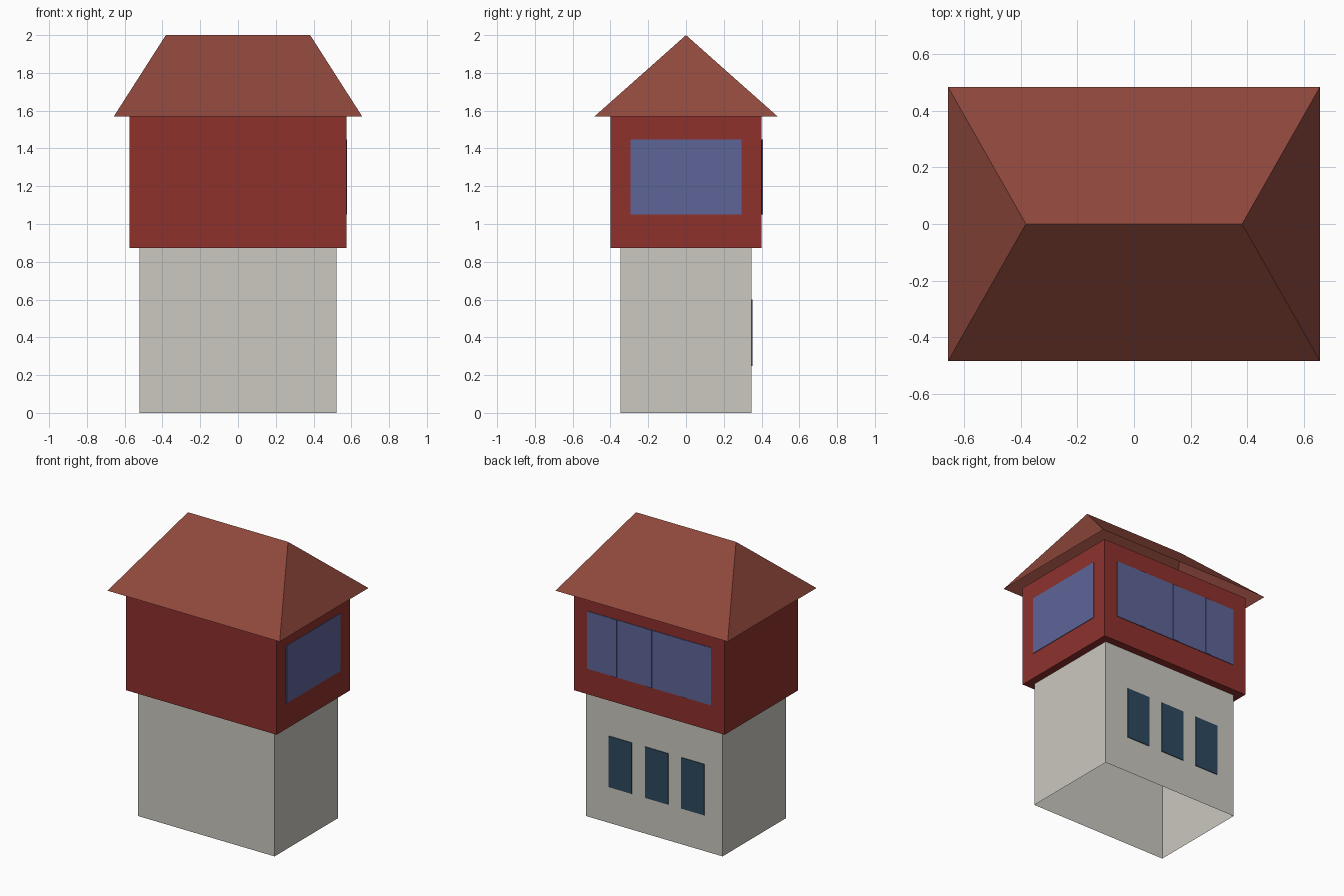
import bpy

if "Cube" in bpy.data.objects:
    bpy.data.objects.remove(bpy.data.objects["Cube"])


def srgb(hex_code):
    """Convert a hex colour to linear RGBA."""
    vals = [int(hex_code[i:i + 2], 16) / 255 for i in (0, 2, 4)]
    return [v / 12.92 if v <= 0.04045 else ((v + 0.055) / 1.055) ** 2.4 for v in vals] + [1]


def material(name, hex_code):
    m = bpy.data.materials.new(name)
    m.diffuse_color = srgb(hex_code)
    m.use_nodes = True
    m.node_tree.nodes["Principled BSDF"].inputs["Base Color"].default_value = m.diffuse_color
    return m


plaster = material("plaster", "CBC8BF")
red = material("red_cladding", "8E312C")
tile = material("roof_tile", "8F483C")
blue = material("blue_glass", "5E6598")
dark = material("dark_glass", "2E4A60")


def build(name, verts, faces, mat):
    mesh = bpy.data.meshes.new(name)
    mesh.from_pydata(verts, [], faces)
    mesh.materials.append(mat)
    obj = bpy.data.objects.new(name, mesh)
    bpy.context.collection.objects.link(obj)
    return obj


SIDES = [(0, 1, 5, 4), (1, 2, 6, 5), (2, 3, 7, 6), (3, 0, 4, 7)]
BOTTOM, TOP = (3, 2, 1, 0), (4, 5, 6, 7)


def box(name, x, y, z, mat, caps=(BOTTOM, TOP)):
    """Box from (min, max) ranges, with only the chosen caps."""
    verts = [(x[i], y[j], h) for h in z for i, j in ((0, 0), (1, 0), (1, 1), (0, 1))]
    return build(name, verts, SIDES + list(caps), mat)


# Main volumes: lower storey open underneath, upper storey with overhanging floor
LX, LY, UX, UY = 0.522, 0.347, 0.574, 0.399
FLOOR, EAVE = 0.873, 1.57
box("lower_storey", (-LX, LX), (-LY, LY), (0, FLOOR), plaster, caps=())
box("upper_storey", (-UX, UX), (-UY, UY), (FLOOR, EAVE), red, caps=(BOTTOM,))

# Hipped roof, an open shell
RX, RY, RIDGE = 0.657, 0.484, 0.382
build("hipped_roof",
      [(-RX, -RY, EAVE), (RX, -RY, EAVE), (RX, RY, EAVE), (-RX, RY, EAVE),
       (-RIDGE, 0, 2), (RIDGE, 0, 2)],
      [(0, 1, 5, 4), (1, 2, 5), (2, 3, 4, 5), (3, 0, 4)], tile)

# Upper windows: one on the right end, a wide one with mullions at the back
SILL, HEAD = 1.05, 1.447
box("side_window", (UX - 0.002, UX + 0.004), (-0.294, 0.294), (SILL, HEAD), blue)
box("back_window", (-0.472, 0.472), (UY - 0.002, UY + 0.004), (SILL, HEAD), blue)
for i in (-1, 0, 1):
    c = i * 0.266
    box(f"back_mullion_{i + 2}", (c - 0.021, c + 0.021), (UY, UY + 0.008), (SILL, HEAD), blue)

# Three tall lower windows at the back
for i in (-1, 0, 1):
    c = -0.02 + i * 0.277
    box(f"lower_window_{i + 2}", (c - 0.088, c + 0.088), (LY - 0.002, LY + 0.005), (0.248, 0.6), dark)
